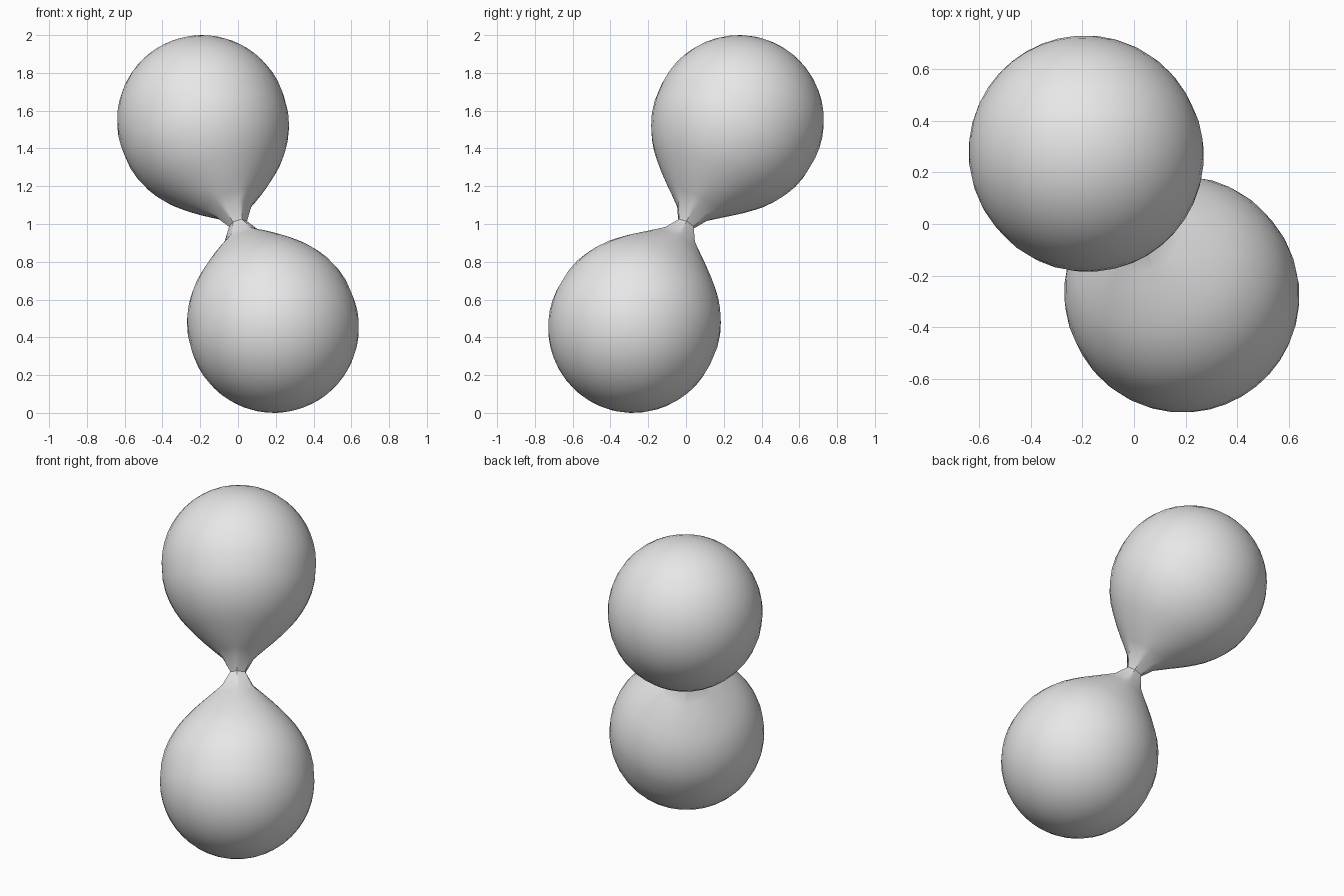
import bpy, bmesh, math
from mathutils import Vector

cube = bpy.data.objects.get("Cube")
if cube:
    bpy.data.objects.remove(cube, do_unlink=True)

SEGS = 36
AXIS = Vector((-0.19, 0.28, 0.55)).normalized()
NECK = Vector((0, 0, 1))

# Single grey material
grey = bpy.data.materials.new("plain_grey")
grey.use_nodes = True
COLOR = (0.8, 0.8, 0.8, 1)
grey.diffuse_color = COLOR
grey.node_tree.nodes["Principled BSDF"].inputs["Base Color"].default_value = COLOR

# Half profile from the neck outwards: (distance along axis, radius, facet amount)
half = [(0.0, 0.05, 1.0), (0.08, 0.10, 0.8), (0.125, 0.15, 0.2), (0.17, 0.2, 0),
        (0.215, 0.25, 0), (0.26, 0.295, 0), (0.305, 0.336, 0), (0.355, 0.372, 0),
        (0.41, 0.403, 0), (0.47, 0.428, 0), (0.54, 0.445, 0)]
# Round end of the lobe
for i in range(12):
    a = math.radians(90 * i / 12)
    half.append((0.64 + 0.456 * math.sin(a), 0.452 * math.cos(a), 0))
profile = [(-t, r, f) for t, r, f in reversed(half[1:])] + half


def radius_at(r, facet, angle):
    """Blend a circle with a hexagon."""
    step = math.pi / 3
    hexagon = math.cos(step / 2) / math.cos(angle % step - step / 2)
    return r * (1 - facet + facet * hexagon)


# Twin-lobed body revolved around the tilted axis
bm = bmesh.new()
rings = []
for t, r, facet in profile:
    ring = []
    for s in range(SEGS):
        a = 2 * math.pi * s / SEGS
        rr = radius_at(r, facet, a)
        ring.append(bm.verts.new((rr * math.cos(a), rr * math.sin(a), t)))
    rings.append(ring)
for lo, hi in zip(rings, rings[1:]):
    for s in range(SEGS):
        n = (s + 1) % SEGS
        bm.faces.new((lo[s], lo[n], hi[n], hi[s]))

# Rounded poles
tip = 0.64 + 0.456
for ring, z in ((rings[0], -tip), (rings[-1], tip)):
    pole = bm.verts.new((0, 0, z))
    for s in range(SEGS):
        bm.faces.new((ring[s], ring[(s + 1) % SEGS], pole))
bmesh.ops.recalc_face_normals(bm, faces=bm.faces)

mesh = bpy.data.meshes.new("twin_lobe_body")
bm.to_mesh(mesh)
bm.free()
mesh.materials.append(grey)
body = bpy.data.objects.new("twin_lobe_body", mesh)
bpy.context.collection.objects.link(body)
body.rotation_mode = 'QUATERNION'
body.rotation_quaternion = Vector((0, 0, 1)).rotation_difference(AXIS)
body.location = NECK

# Smooth lobes with crisp neck facets
bpy.ops.object.select_all(action='DESELECT')
body.select_set(True)
bpy.context.view_layer.objects.active = body
bpy.ops.object.shade_smooth_by_angle(angle=math.radians(30))
